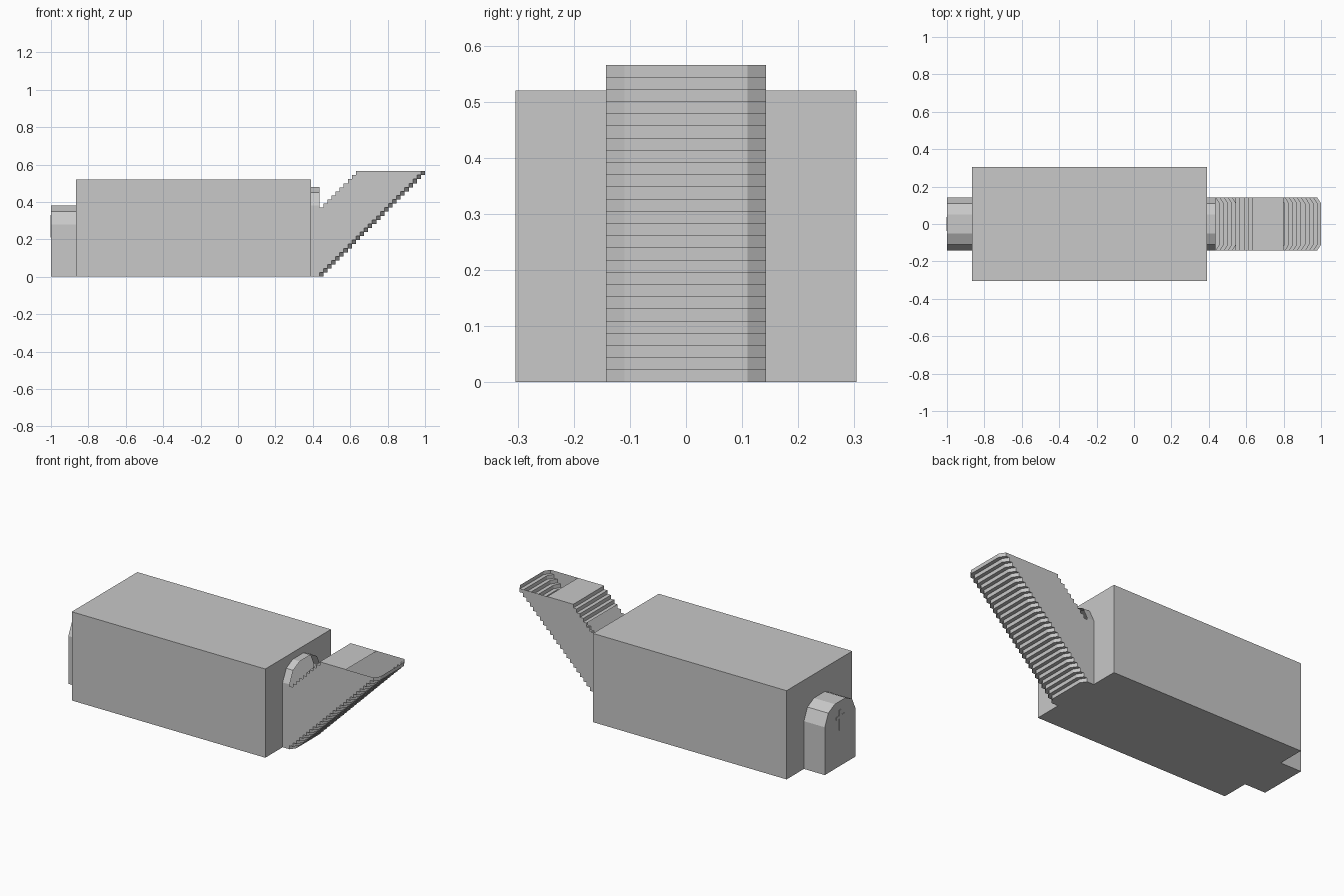
import bpy, bmesh

if "Cube" in bpy.data.objects:
    bpy.data.objects.remove(bpy.data.objects["Cube"])

stone = bpy.data.materials.new("grey stone")
stone.diffuse_color = (0.58, 0.58, 0.58, 1)
stone.use_nodes = True
stone.node_tree.nodes["Principled BSDF"].inputs["Base Color"].default_value = stone.diffuse_color

W = 0.143                 # half width of passage
D = 0.304                 # half depth of chamber
X0, X1, X2 = -0.865, 0.39, 0.435
H, TOP = 0.52, 0.565
N = 26                    # stair count
S = TOP / N               # step size
C = 0.11                  # half width of the straight part of each riser


def build(name, polys):
    """Make a flat-faced shell from a list of polygons."""
    bm = bmesh.new()
    for p in polys:
        bm.faces.new([bm.verts.new(v) for v in p])
    bmesh.ops.remove_doubles(bm, verts=bm.verts, dist=1e-5)
    me = bpy.data.meshes.new(name)
    bm.to_mesh(me)
    bm.free()
    me.materials.append(stone)
    ob = bpy.data.objects.new(name, me)
    bpy.context.collection.objects.link(ob)
    return ob


def arch(top):
    """Low-poly arch outline (y, z), from the -y foot to the +y foot."""
    half = [(W, 0), (W, top - 0.10), (C, top - 0.03), (0.05, top)]
    return [(-y, z) for y, z in half] + half[::-1]


def vault(outline, xa, xb):
    """Arched skin plus floor between two x positions (xa < xb)."""
    pts = outline + outline[:1]
    return [[(xa, *a), (xb, *a), (xb, *b), (xa, *b)] for a, b in zip(pts, pts[1:])]


niche, door = arch(0.38), arch(0.48)


# chamber: box shell whose end walls open into the niche and the doorway
def end_wall(x, outline):
    return [(x, -D, 0)] + [(x, y, z) for y, z in outline] + [(x, D, 0), (x, D, H), (x, -D, H)]


build("chamber", [
    [(X0, -D, 0), (X0, D, 0), (X1, D, 0), (X1, -D, 0)],
    [(X0, -D, H), (X1, -D, H), (X1, D, H), (X0, D, H)],
    [(X0, -D, 0), (X1, -D, 0), (X1, -D, H), (X0, -D, H)],
    [(X1, D, 0), (X0, D, 0), (X0, D, H), (X1, D, H)],
    end_wall(X0, niche)[::-1],
    end_wall(X1, door),
])

# niche with closed back, and the doorway
build("niche", vault(niche, -1, X0) + [[(-1, y, z) for y, z in niche]])
build("doorway", vault(door, X1, X2))

# cross plate on the niche back
cross = [(0.01, 0.21), (0.01, 0.28), (0.038, 0.28), (0.038, 0.298), (0.01, 0.298), (0.01, 0.33)]
cross += [(-y, z) for y, z in cross[::-1]]
xf, xb = -1.003, -1.0
build("cross", [[(xf, y, z) for y, z in cross]] +
      [[(xf, *a), (xb, *a), (xb, *b), (xf, *b)]
       for a, b in zip(cross, cross[1:] + cross[:1])])


# stairs: risers with chamfered ends, joined by treads
def riser_line(k, z):
    x = X2 + k * S
    return [(x, -W, z), (x + S, -C, z), (x + S, C, z), (x, W, z)]


steps = [[(X2, W, 0), (X2, -W, 0)] + riser_line(0, 0)[1:3]]
for k in range(N):
    lo, hi = riser_line(k, k * S), riser_line(k, (k + 1) * S)
    steps += [[lo[i], lo[i + 1], hi[i + 1], hi[i]] for i in range(3)]
    if k < N - 1:
        steps.append(hi[::-1] + riser_line(k + 1, (k + 1) * S))
build("stairs", steps)

# side walls of the stair passage, zigzag above and below
R = 9
zr = TOP - R * S
under, over = [], []
for k in range(N):
    under += [(X2 + k * S, k * S), (X2 + k * S, (k + 1) * S)]
for k in range(R):
    over += [(X2 + k * S, zr + k * S), (X2 + (k + 1) * S, zr + k * S)]
over.append((X2 + R * S, TOP))
outline = under + over[::-1]
build("passage_walls", [[(x, -W, z) for x, z in outline],
                        [(x, W, z) for x, z in outline[::-1]]])

# stepped roof and flat top; open beside the doorway and at the stair head
roof = over[10:] + [(0.80, TOP)]
build("passage_roof", [[(*a[:1], -W, a[1]), (b[0], -W, b[1]), (b[0], W, b[1]), (a[0], W, a[1])]
                       for a, b in zip(roof, roof[1:])])
